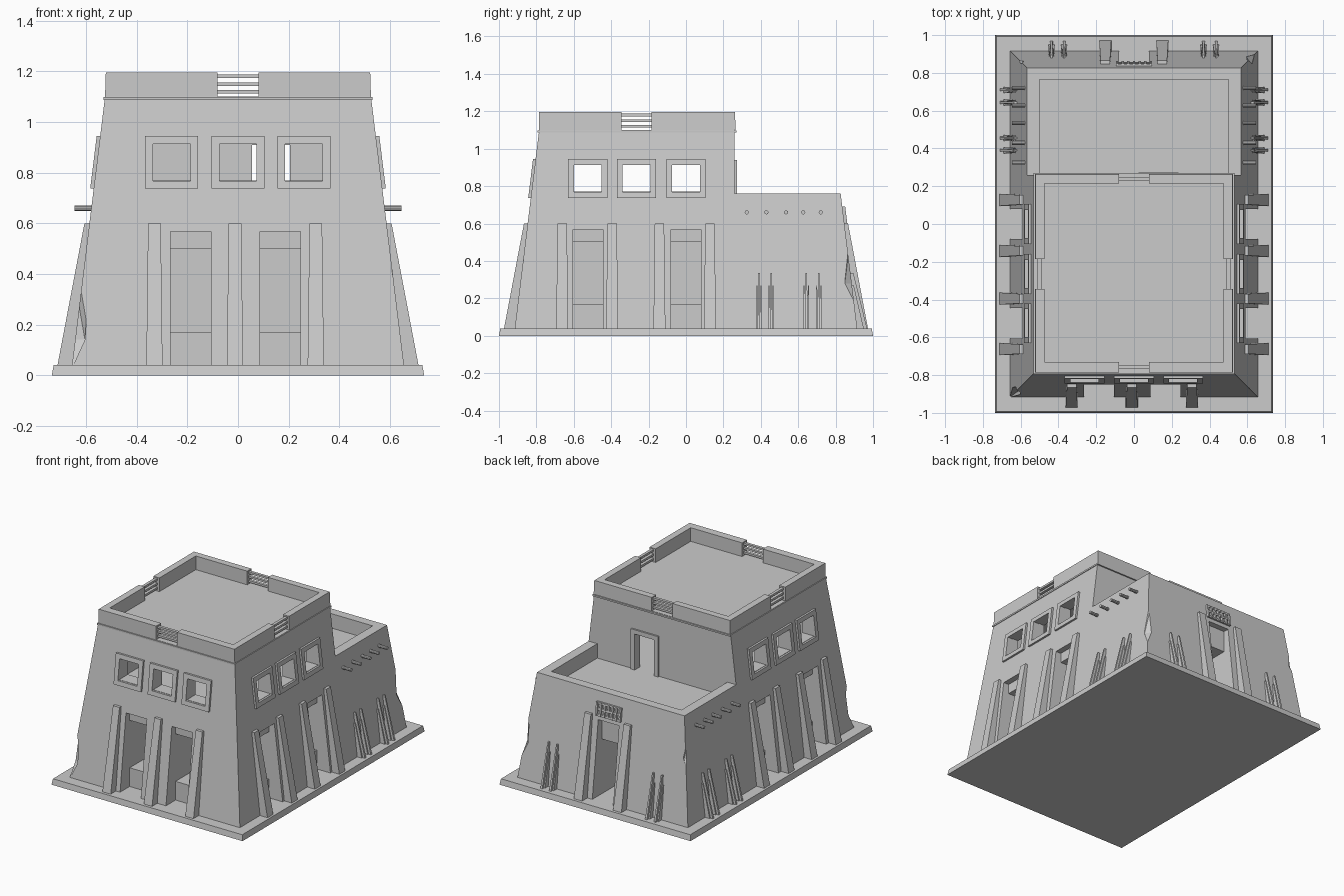
import bpy, bmesh, math
from mathutils import Vector

if "Cube" in bpy.data.objects:
    bpy.data.objects.remove(bpy.data.objects["Cube"])

clay = bpy.data.materials.new("pale_grey_clay")
clay.use_nodes = True
GREY = (0.6, 0.6, 0.6, 1)
clay.diffuse_color = GREY
clay.node_tree.nodes["Principled BSDF"].inputs["Base Color"].default_value = GREY

GROUND, SLOPE = 0.04, 0.1226
SIGNS = (-1, 1)

# Each wall maps (along, outward) to plan x, y, and has a foot distance and a lean
WALLS = {
    "front": (lambda u, o: (u, -o), 0.915, SLOPE),
    "back": (lambda u, o: (u, o), 0.915, SLOPE),
    "left": (lambda u, o: (o, u), 0.655, SLOPE),
    "right": (lambda u, o: (-o, u), 0.655, SLOPE),
    "terrace": (lambda u, o: (u, o), 0.26, 0),
}


def make_object(name, bm):
    bmesh.ops.recalc_face_normals(bm, faces=bm.faces)
    mesh = bpy.data.meshes.new(name)
    bm.to_mesh(mesh)
    bm.free()
    mesh.materials.append(clay)
    obj = bpy.data.objects.new(name, mesh)
    bpy.context.collection.objects.link(obj)
    return obj


def add_block(bm, mapping):
    """Add a cube whose corners (each -1 or 1 per axis) are moved by mapping."""
    for v in bmesh.ops.create_cube(bm, size=2)["verts"]:
        v.co = Vector(mapping(*v.co))


def add_box(bm, x0, x1, y0, y1, z0, z1):
    pick = lambda s, a, b: a if s < 0 else b
    add_block(bm, lambda x, y, z: (pick(x, x0, x1), pick(y, y0, y1), pick(z, z0, z1)))


def add_frustum(bm, low, high):
    """low and high are (half_x, y_front, y_back, z)."""
    def mapping(x, y, z):
        hx, yf, yb, h = low if z < 0 else high
        return x * hx, yf if y < 0 else yb, h
    add_block(bm, mapping)


def add_on_wall(bm, wall, u, widths, z0, z1, depths, sunk=0.03):
    """Leaning block on a wall; widths and depths are (bottom, top)."""
    plan, foot, lean = WALLS[wall]

    def mapping(a, d, s):
        i = 0 if s < 0 else 1
        z = (z0, z1)[i]
        out = foot - lean * (z - GROUND) + (depths[i] if d > 0 else -sunk)
        return (*plan(u + a * widths[i] / 2, out), z)
    add_block(bm, mapping)


def add_frame(bm, wall, u, z0, z1, outer, border, depth, sill=True):
    w, d = (border, border), (depth, depth)
    for s in SIGNS:
        add_on_wall(bm, wall, u + s * (outer - border) / 2, w, z0, z1, d)
    rails = [(z1 - border, z1)] + ([(z0, z0 + border)] if sill else [])
    span = (outer - 2 * border,) * 2
    for a, b in rails:
        add_on_wall(bm, wall, u, span, a, b, d)


def cut(obj, *extents):
    """Subtract a box from obj and bake the result."""
    bm = bmesh.new()
    add_box(bm, *extents)
    subtract(obj, make_object("cutter", bm))


def subtract(obj, cutter):
    cutter.hide_render = True
    mod = obj.modifiers.new("opening", "BOOLEAN")
    mod.operation, mod.solver, mod.object = "DIFFERENCE", "EXACT", cutter
    graph = bpy.context.evaluated_depsgraph_get()
    baked = bpy.data.meshes.new_from_object(obj.evaluated_get(graph))
    obj.modifiers.clear()
    obj.data = baked
    bpy.data.objects.remove(cutter)


def solid(name, *frustum):
    bm = bmesh.new()
    add_frustum(bm, *frustum)
    return make_object(name, bm)


# Plinth, lower storey, upper storey and roof parapet
solid("plinth", (0.735, -1, 1, 0), (0.728, -0.993, 0.993, GROUND))
lower = solid("lower_storey", (0.656, -0.916, 0.916, 0.035), (0.567, -0.827, 0.827, 0.76))
upper = solid("upper_storey", (0.567, -0.827, 0.26, 0.76), (0.525, -0.785, 0.26, 1.1))
parapet = solid("roof_parapet", (0.525, -0.785, 0.265, 1.1), (0.522, -0.785, 0.262, 1.195))
solid("roof_ledge", (0.531, -0.793, 0.27, 1.087), (0.531, -0.793, 0.27, 1.098))

# Sunken terrace, upper room, parapet interior
cut(lower, -0.5, 0.5, 0.26, 0.765, 0.66, 0.8)
for storey in (lower, upper):
    cut(storey, -0.475, 0.475, -0.73, 0.215, 0.66, 1.07)
    cut(storey, 0.055, 0.205, 0.2, 0.3, 0.66, 0.91)
cut(parapet, -0.475, 0.475, -0.73, 0.215, 1.05, 1.3)
solid("roof_floor", (0.5, -0.76, 0.24, 1.08), (0.5, -0.76, 0.24, 1.1))

# Parapet gaps
MID = -0.265
cut(parapet, -0.08, 0.08, -0.9, 0.4, 1.05, 1.3)
cut(parapet, -0.7, 0.7, MID - 0.08, MID + 0.08, 1.05, 1.3)

# Windows through the upper walls
FRONT_WINDOWS, SIDE_WINDOWS = (-0.262, 0, 0.26), (-0.525, MID, 0)
for u in FRONT_WINDOWS:
    cut(upper, u - 0.074, u + 0.074, -0.95, -0.7, 0.77, 0.918)
for u in SIDE_WINDOWS:
    cut(upper, -0.7, 0.7, u - 0.074, u + 0.074, 0.77, 0.918)

# Doorways: an outer niche and a deeper passage behind it
for u in (-0.186, 0.167):
    cut(lower, u - 0.08, u + 0.08, -1, -0.81, 0.03, 0.567)
    cut(lower, u - 0.08, u + 0.08, -0.9, -0.62, 0.17, 0.5)
for u in (-0.525, 0):
    for s in SIGNS:
        for near, z0, z1 in ((0.55, 0.03, 0.567), (0.4, 0.17, 0.5)):
            xs = sorted((s * near, s * 0.8))
            cut(lower, *xs, u - 0.08, u + 0.08, z0, z1)
cut(lower, -0.08, 0.08, 0.81, 1, 0.03, 0.57)
cut(lower, -0.08, 0.08, 0.62, 0.9, 0.03, 0.42)

# Worn chips on the lower corners
for x, y, z, r, h in ((-0.655, -0.915, 0.23, 0.07, 0.2), (0.635, -0.895, 0.52, 0.05, 0.25),
                      (0.64, 0.9, 0.36, 0.06, 0.18), (-0.625, 0.885, 0.55, 0.055, 0.16)):
    bm = bmesh.new()
    ball = bmesh.ops.create_icosphere(bm, subdivisions=1, radius=1)
    for v in ball["verts"]:
        v.co = Vector((x + v.co.x * r, y + v.co.y * r, z + v.co.z * h))
    subtract(lower, make_object("chip_cutter", bm))

# Window frames and terrace door frame
bm = bmesh.new()
for wall, places in (("front", FRONT_WINDOWS), ("left", SIDE_WINDOWS), ("right", SIDE_WINDOWS)):
    for u in places:
        add_frame(bm, wall, u, 0.737, 0.945, 0.21, 0.031, 0.014)
make_object("window_frames", bm)
bm = bmesh.new()
add_frame(bm, "terrace", 0.13, 0.66, 0.94, 0.21, 0.03, 0.012, sill=False)
make_object("terrace_door_frame", bm)

# Tapered buttresses
bm = bmesh.new()
SIDE_PIERS = (-0.662, -0.395, -0.142, 0.128)
for wall, places in (("front", (-0.33, -0.012, 0.307)), ("back", (-0.152, 0.15)),
                     ("left", SIDE_PIERS), ("right", SIDE_PIERS)):
    for u in places:
        add_on_wall(bm, wall, u, (0.064, 0.05), 0.035, 0.6, (0.058, 0.02))
make_object("buttresses", bm)

# Clusters of narrow spikes near the terrace end
bm = bmesh.new()
SIDE_SPIKES = (0.39, 0.455, 0.643, 0.71)
for wall, places in (("back", (-0.437, -0.37, 0.368, 0.435)),
                     ("left", SIDE_SPIKES), ("right", SIDE_SPIKES)):
    for u in places:
        add_on_wall(bm, wall, u, (0.014, 0.009), 0.035, 0.335, (0.054, 0.016))
        for s in SIGNS:
            add_on_wall(bm, wall, u + s * 0.011, (0.01, 0.005), 0.035, 0.27, (0.036, 0.01))
make_object("wall_spikes", bm)

# Drain spouts along both sides of the terrace
for name, s in (("right_drain", -1), ("left_drain", 1)):
    for y in (0.325, 0.43, 0.535, 0.627, 0.72):
        bpy.ops.mesh.primitive_cylinder_add(vertices=10, radius=0.011, depth=0.11,
                                            location=(s * 0.59, y, 0.66),
                                            rotation=(0, math.pi / 2, 0))
        spout = bpy.context.object
        spout.name = name
        spout.data.materials.append(clay)
        bpy.ops.object.shade_smooth_by_angle()

# Railings across the parapet gaps
bm = bmesh.new()
for z in (1.12, 1.15, 1.18):
    lo, hi = z - 0.007, z + 0.007
    for y in (-0.758, 0.238):
        add_box(bm, -0.09, 0.09, y - 0.01, y + 0.01, lo, hi)
    for x in (-0.5, 0.5):
        add_box(bm, x - 0.01, x + 0.01, MID - 0.09, MID + 0.09, lo, hi)
make_object("parapet_railings", bm)

# Lattice panel above the back doorway
bm = bmesh.new()
for z in (0.605, 0.645, 0.685):
    add_on_wall(bm, "back", 0, (0.19, 0.19), z - 0.007, z + 0.007, (0.012, 0.012))
for i in range(7):
    add_on_wall(bm, "back", (i - 3) * 0.03, (0.012, 0.012), 0.6, 0.69, (0.016, 0.016))
make_object("lattice_panel", bm)
